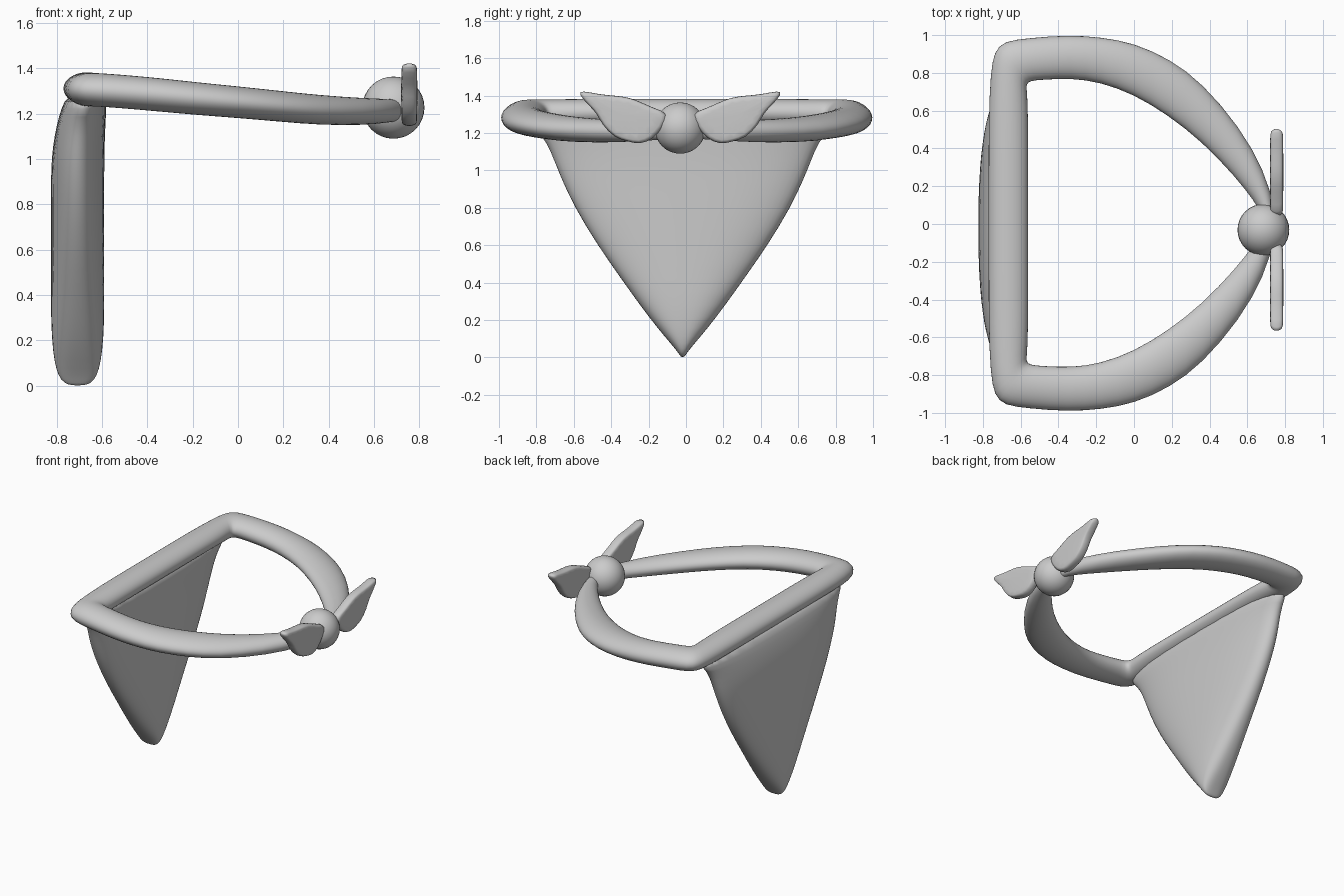
import bpy, bmesh, math
from mathutils import Vector

if "Cube" in bpy.data.objects:
    bpy.data.objects.remove(bpy.data.objects["Cube"])


def loft(name, rings, closed=False, subdiv=1):
    """Skin a series of equal-sized point rings and smooth the result."""
    bm = bmesh.new()
    loops = [[bm.verts.new(p) for p in r] for r in rings]
    n = len(loops[0])
    pairs = list(zip(loops, loops[1:]))
    if closed:
        pairs.append((loops[-1], loops[0]))
    for a, b in pairs:
        for i in range(n):
            j = (i + 1) % n
            bm.faces.new((a[i], a[j], b[j], b[i]))
    if not closed:
        bm.faces.new(loops[0])
        bm.faces.new(loops[-1])
    bmesh.ops.recalc_face_normals(bm, faces=bm.faces[:])
    me = bpy.data.meshes.new(name)
    bm.to_mesh(me)
    bm.free()
    for p in me.polygons:
        p.use_smooth = True
    ob = bpy.data.objects.new(name, me)
    bpy.context.collection.objects.link(ob)
    m = ob.modifiers.new("smooth", "SUBSURF")
    m.levels = m.render_levels = subdiv
    return ob


# Neck band: (outer x, y), (inner x, y), centre z, half height
half = [
    (-.77, .25, -.56, .25, 1.31, .072),
    (-.77, .55, -.56, .55, 1.31, .072),
    (-.76, .80, -.565, .69, 1.305, .074),
    (-.74, .91, -.572, .735, 1.305, .074),
    (-.69, .965, -.55, .752, 1.305, .074),
    (-.56, .98, -.48, .758, 1.298, .074),
    (-.35, .998, -.33, .765, 1.282, .074),
    (-.17, .985, -.18, .745, 1.265, .072),
    (0, .955, 0, .68, 1.25, .07),
    (.19, .87, .18, .57, 1.232, .068),
    (.36, .745, .36, .43, 1.215, .066),
    (.56, .51, .54, .24, 1.208, .06),
    (.69, .28, .64, .11, 1.212, .052),
    (.75, .07, .68, .04, 1.215, .046),
]
stations = half + [(a, -b, c, -d, z, h) for a, b, c, d, z, h in reversed(half)]
rings = []
for ox, oy, ix, iy, z, h in stations:
    o, i = Vector((ox, oy + .004, z)), Vector((ix, iy + .006, z))
    mid, arm = (o + i) / 2, (o - i) / 2
    rings.append([mid + arm * math.cos(t) * 1.02 + Vector((0, 0, h * 1.02 * math.sin(t)))
                  for t in (k * math.tau / 16 for k in range(16))])
loft("neck_band", rings, closed=True)

# Hanging triangle of cloth: z, half width, centre x, half thickness
rows = [
    (0, .008, -.707, .04), (.025, .024, -.707, .075), (.07, .06, -.707, .095),
    (.15, .13, -.707, .110), (.28, .23, -.707, .118), (.42, .33, -.707, .118),
    (.6, .458, -.707, .118), (.8, .58, -.707, .118), (.95, .65, -.707, .118),
    (1.05, .69, -.703, .115), (1.15, .73, -.692, .108), (1.22, .79, -.68, .100),
    (1.29, .85, -.668, .085),
]


def sp(v, e):
    return math.copysign(abs(v) ** e, v)


rings = []
for z, w, cx, th in rows:
    rings.append([(cx + th * sp(math.sin(t), .8), -.018 + w * sp(math.cos(t), .8), z)
                  for t in (k * math.tau / 28 for k in range(28))])
loft("cloth_triangle", rings)

# Knot
bpy.ops.mesh.primitive_uv_sphere_add(segments=32, ring_count=16, radius=.137,
                                     location=(.685, -.031, 1.226))
knot = bpy.context.object
knot.name = "knot"
bpy.ops.object.shade_smooth()

# Leaf-shaped knot tails, mirrored either side of the knot
leaf = [(.055, 1.305), (.135, 1.33), (.2, 1.36), (.27, 1.39), (.35, 1.40), (.43, 1.405),
        (.53, 1.428), (.545, 1.41), (.497, 1.355), (.445, 1.305), (.42, 1.245),
        (.35, 1.172), (.28, 1.155), (.215, 1.137), (.145, 1.167), (.09, 1.23)]
layers = [(-.036, .86), (-.03, .95), (-.012, 1), (.012, 1), (.03, .95), (.036, .86)]
for side, label in ((1, "left"), (-1, "right")):
    rings = [[(.755 + dx, -.031 + side * (.29 + (d - .29) * s), 1.28 + (z - 1.28) * s)
              for d, z in leaf] for dx, s in layers]
    loft("knot_tail_" + label, rings)
